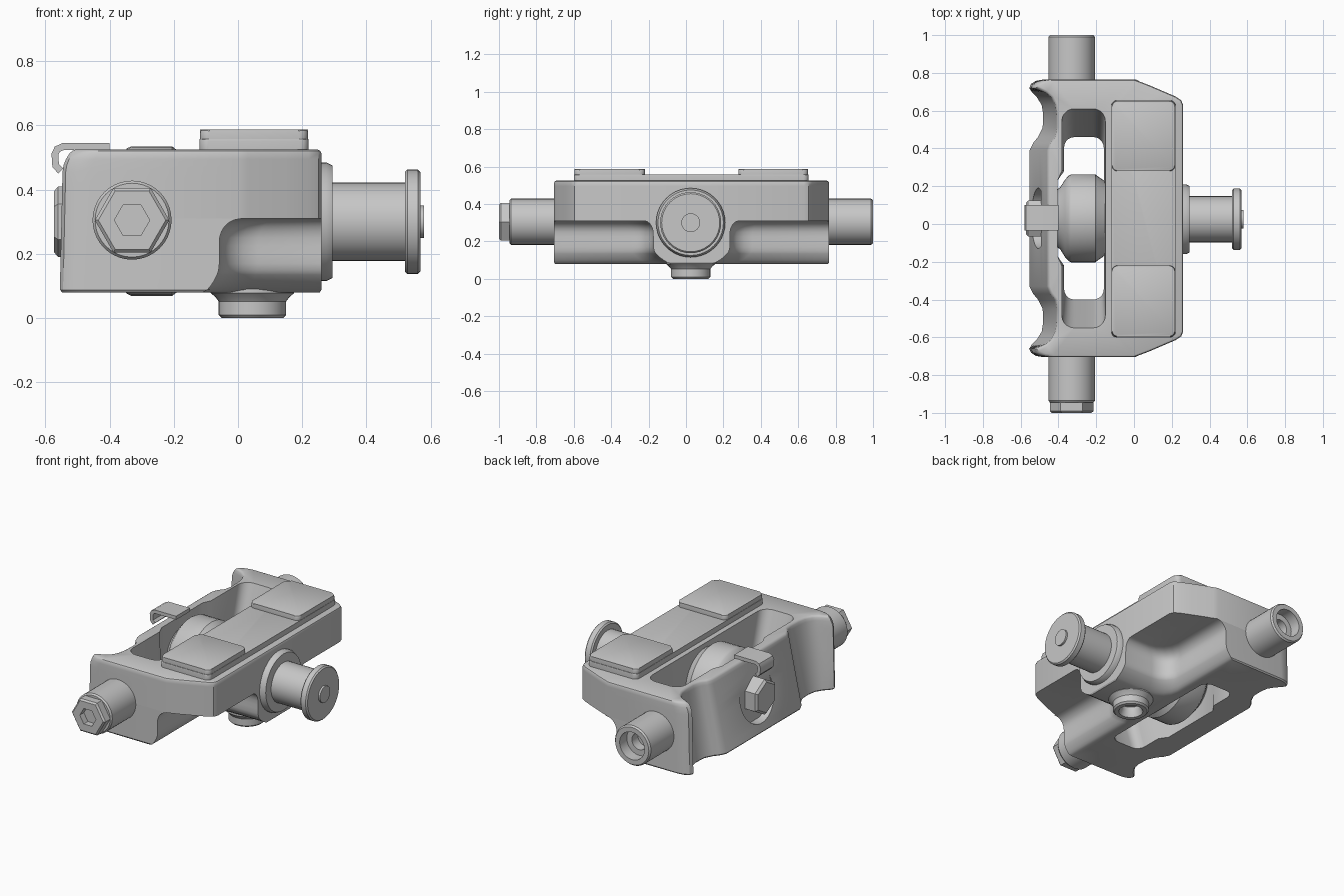
import bpy, bmesh, math
from mathutils import Vector

if "Cube" in bpy.data.objects:
    bpy.data.objects.remove(bpy.data.objects["Cube"], do_unlink=True)

MID = 0.03        # y of the symmetry plane
AXLE_Z = 0.305    # height of the axles
BOTTOM, TOP = 0.08, 0.525
CEILING = 0.31    # roof of the corner pockets

steel = bpy.data.materials.new("grey_steel")
steel.use_nodes = True
GREY = (0.57, 0.57, 0.57, 1)
steel.diffuse_color = GREY
steel.node_tree.nodes["Principled BSDF"].inputs["Base Color"].default_value = GREY


def shade(ob, degrees):
    bpy.ops.object.select_all(action='DESELECT')
    ob.select_set(True)
    bpy.context.view_layer.objects.active = ob
    bpy.ops.object.shade_smooth_by_angle(angle=math.radians(degrees))


def finish(name, bm, degrees=32):
    bmesh.ops.recalc_face_normals(bm, faces=bm.faces)
    mesh = bpy.data.meshes.new(name)
    bm.to_mesh(mesh)
    bm.free()
    ob = bpy.data.objects.new(name, mesh)
    bpy.context.collection.objects.link(ob)
    mesh.materials.append(steel)
    shade(ob, degrees)
    return ob


def skin(bm, sections):
    """Join (z, outline) sections of equal point counts with faces."""
    rings = [[bm.verts.new((x, y, z)) for x, y in pts] for z, pts in sections]
    for p, q in zip(rings, rings[1:]):
        for i in range(len(p)):
            j = (i + 1) % len(p)
            bm.faces.new((p[i], p[j], q[j], q[i]))
    return rings


def plate(name, outline, z0, z1, bevel):
    """Flat plate with its rims softened."""
    bm = bmesh.new()
    caps = [bm.faces.new(r) for r in skin(bm, [(z0, outline), (z1, outline)])]
    bmesh.ops.bevel(bm, geom=list({e for f in caps for e in f.edges}), offset=bevel,
                    segments=2, profile=0.5, affect='EDGES')
    return finish(name, bm)


def lathe(name, origin, direction, profile, sides=40, degrees=32):
    """Turn (distance, radius) points about an axis; zero radius closes an end."""
    bm = bmesh.new()
    turn = Vector((0, 0, 1)).rotation_difference(Vector(direction))
    rings = []
    for t, r in profile:
        rings.append([bm.verts.new(Vector(origin) + turn @ Vector((
            r * math.cos(math.tau * k / sides), r * math.sin(math.tau * k / sides), t)))
            for k in range(sides if r else 1)])
    for p, q in zip(rings, rings[1:]):
        for k in range(sides):
            m = (k + 1) % sides
            if len(p) == 1:
                bm.faces.new((p[0], q[k], q[m]))
            elif len(q) == 1:
                bm.faces.new((p[k], p[m], q[0]))
            else:
                bm.faces.new((p[k], p[m], q[m], q[k]))
    return finish(name, bm, degrees)


def rounded_rect(x0, x1, y0, y1, r, steps=5):
    pts = []
    corners = [(x1 - r, y1 - r), (x0 + r, y1 - r), (x0 + r, y0 + r), (x1 - r, y0 + r)]
    for q, (cx, cy) in enumerate(corners):
        for s in range(steps + 1):
            a = math.pi / 2 * (q + s / steps)
            pts.append((cx + r * math.cos(a), cy + r * math.sin(a)))
    return pts


def inset(pts, d):
    """Move a counter-clockwise outline inward."""
    out = []
    for i, (x, y) in enumerate(pts):
        (ax, ay), (bx, by) = pts[i - 1], pts[(i + 1) % len(pts)]
        tx, ty = bx - ax, by - ay
        size = math.hypot(tx, ty)
        out.append((x - d * ty / size, y + d * tx / size))
    return out


# Full outer corner, used above the pockets
CORNER = [(0.26, 0.60), (0.25, 0.625), (0.22, 0.645), (0.15, 0.675),
          (0.08, 0.705), (0.03, 0.724), (0.0, 0.735)]
# Leaning face with a scoop near each end: (distance, x at bottom, x at top)
LEAN = [(0.665, -0.54, -0.465), (0.64, -0.515, -0.435),
        (0.60, -0.49, -0.415), (0.55, -0.482, -0.407), (0.48, -0.485, -0.405),
        (0.43, -0.51, -0.415), (0.40, -0.535, -0.44), (0.36, -0.555, -0.455)]
# Blunt horn at each end of the scoop
HORN = [(0.735, -0.48, -0.455), (0.728, -0.52, -0.50), (0.712, -0.545, -0.535),
        (0.69, -0.555, -0.545)]


def pocket_wall(z):
    """Wall of a corner pocket, arched at the roof and flared at the foot."""
    arch = 0.07 - math.sqrt(max(0, 0.07 ** 2 - max(0, z - CEILING + 0.07) ** 2))
    flare = (max(0, 0.17 - z) / 0.09) ** 2
    px, pv, r = -0.058 + arch - 0.045 * flare, 0.205 + 0.7 * arch - 0.09 * flare, 0.12
    arc = [(px + r - r * math.sin(a), pv + r - r * math.cos(a))
           for a in (math.pi / 8 * k for k in range(5))]
    return [(0.26, pv)] + arc + [(px, 0.735)]


def body_section(z, pocket):
    t = (z - BOTTOM) / (TOP - BOTTOM)
    half = pocket_wall(z) if pocket else list(CORNER)
    crown = 0.03 * (max(0, z - 0.455) / 0.07) ** 2
    half += [(lo + (hi - lo) * t + crown, v) for v, lo, hi in HORN]
    half += [(lo + (hi - lo) * t, v) for v, lo, hi in LEAN]
    # round recess behind the bolt
    face = half[-1][0]
    w = math.sqrt(max(0.02 ** 2, 0.16 ** 2 - (z - 0.295) ** 2))
    floor = max(face, -0.493) if w > 0.021 else face
    half += [(face, w), (floor, w)]
    return [(x, MID + v) for x, v in half] + [(x, MID - v) for x, v in reversed(half)]


def slot(x0, x1, reach, r):
    """Long opening, widened beside the roller."""
    pts = rounded_rect(x0, x1, MID - reach, MID + reach, r)
    middle = len(pts) // 2
    bulge = [(x0, MID + 0.25), (-0.405, MID + 0.2), (-0.405, MID - 0.2), (x0, MID - 0.25)]
    return pts[:middle] + bulge + pts[middle:]


# Main body: stacked sections with a tapering slot through them
bm = bmesh.new()
lower = [0.088, 0.1, 0.115, 0.135, 0.14, 0.15, 0.17, 0.2, 0.225, 0.25,
         0.27, 0.285, 0.297, 0.306, CEILING]
upper = [CEILING, 0.36, 0.4, 0.455, 0.475, 0.495, 0.513]
sections = [(BOTTOM, inset(body_section(BOTTOM, True), 0.008))]
sections += [(z, body_section(z, True)) for z in lower]
sections += [(z, body_section(z, False)) for z in upper]
sections += [(0.521, inset(body_section(0.521, False), 0.004)),
             (TOP, inset(body_section(TOP, False), 0.012))]
skin(bm, sections)
skin(bm, [(BOTTOM, slot(-0.37, -0.16, 0.43, 0.055)), (TOP, slot(-0.382, -0.152, 0.58, 0.065))])
bmesh.ops.remove_doubles(bm, verts=bm.verts, dist=0.0001)
for z, up in ((BOTTOM, -1), (TOP, 1)):
    rim = [e for e in bm.edges if e.is_boundary
           and all(abs(v.co.z - z) < 0.001 for v in e.verts)]
    bmesh.ops.triangle_fill(bm, edges=rim, use_beauty=True, normal=(0, 0, up))
finish("body", bm)

# Raised top plate and two pads
plate("top_plate", rounded_rect(-0.12, 0.22, -0.60, 0.655, 0.03), TOP - 0.02, 0.558, 0.006)
for name, y0, y1 in (("front_pad", -0.597, -0.22), ("rear_pad", 0.28, 0.652)):
    plate(name, rounded_rect(-0.118, 0.218, y0, y1, 0.03), 0.54, 0.587, 0.01)

# Roller inside the opening
lathe("inner_roller", (-0.41, MID, 0.302), (1, 0, 0),
      [(0, 0), (0, 0.15), (0.02, 0.165), (0.045, 0.205), (0.065, 0.227), (0.078, 0.233),
       (0.205, 0.233), (0.215, 0.225), (0.265, 0.19), (0.265, 0)])

# Axle stubs, the rear one hollow
lathe("rear_axle", (-0.33, 0.7, AXLE_Z), (0, 1, 0),
      [(0, 0), (0, 0.123), (0.29, 0.123), (0.3, 0.115), (0.3, 0.085),
       (0.23, 0.085), (0.23, 0.05), (0.17, 0.05), (0.17, 0)])
lathe("front_axle", (-0.33, -0.65, AXLE_Z), (0, -1, 0),
      [(0, 0), (0, 0.123), (0.285, 0.123), (0.295, 0.115), (0.295, 0)])
lathe("front_nut", (-0.33, -0.93, AXLE_Z), (0, -1, 0),
      [(0, 0), (0, 0.116), (0.06, 0.116), (0.07, 0.105), (0.07, 0.055),
       (0.03, 0.055), (0.03, 0)], sides=6, degrees=20)

# Side post with flange, disc and pin
lathe("side_post", (0.2, MID - 0.005, AXLE_Z - 0.005), (1, 0, 0),
      [(0, 0), (0, 0.185), (0.075, 0.185), (0.095, 0.175), (0.095, 0.122),
       (0.32, 0.122), (0.32, 0.155), (0.328, 0.163), (0.36, 0.163), (0.368, 0.155),
       (0.368, 0.05), (0.38, 0.05), (0.38, 0)])

# Socket boss underneath
lathe("bottom_boss", (0.045, MID - 0.005, 0.12), (0, 0, -1),
      [(0, 0), (0, 0.13), (0.042, 0.13), (0.055, 0.115), (0.068, 0.105), (0.11, 0.105),
       (0.12, 0.095), (0.12, 0.07), (0.085, 0.055), (0.06, 0.055), (0.06, 0)])

# Bolt in the recess
lathe("face_bolt", (-0.48, MID, AXLE_Z - 0.005), (-1, 0, 0),
      [(0, 0), (0, 0.11), (0.08, 0.11), (0.093, 0.095), (0.093, 0)], sides=6, degrees=20)

# Bent clip hooked over the bridge
path = [(-0.40, 0.534), (-0.545, 0.534), (-0.563, 0.526), (-0.57, 0.51),
        (-0.568, 0.475), (-0.552, 0.458)]
bm = bmesh.new()
rows = [[bm.verts.new((x, y, z)) for x, z in path] for y in (-0.035, 0.10)]
for i in range(len(path) - 1):
    bm.faces.new((rows[0][i], rows[0][i + 1], rows[1][i + 1], rows[1][i]))
clip = finish("clip", bm)
thick = clip.modifiers.new("thickness", 'SOLIDIFY')
thick.thickness, thick.offset = 0.022, 0
bpy.ops.object.modifier_apply(modifier=thick.name)
shade(clip, 40)
